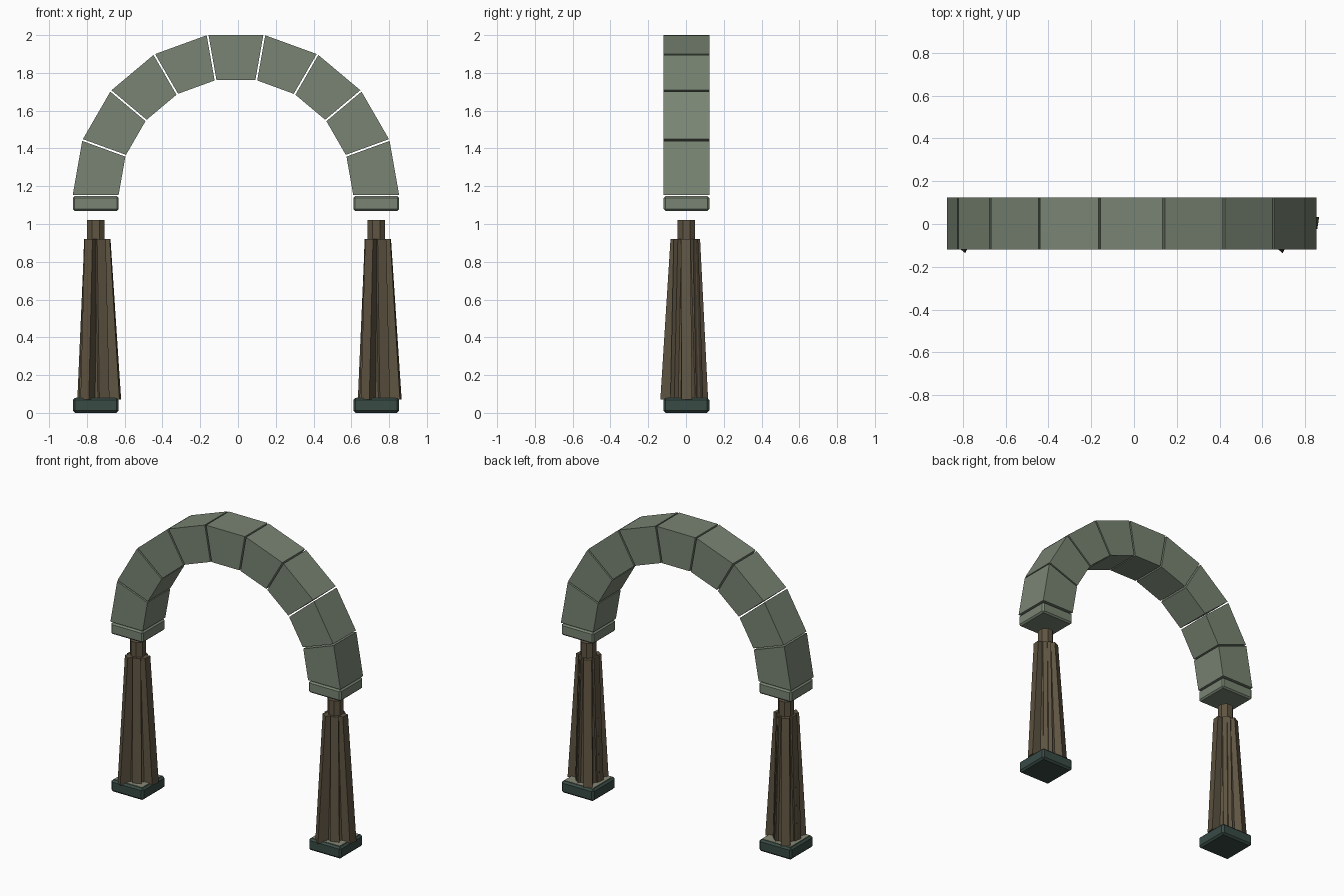
import bpy, bmesh
from math import sin, cos, pi, radians
from mathutils import Matrix, Vector

if "Cube" in bpy.data.objects:
    bpy.data.objects.remove(bpy.data.objects["Cube"])

CX, CY = -0.011, 0.002      # arch centre
HALF = 0.1215               # half depth of the stonework


def material(name, rgb):
    m = bpy.data.materials.new(name)
    m.diffuse_color = (*rgb, 1)
    m.use_nodes = True
    m.node_tree.nodes["Principled BSDF"].inputs["Base Color"].default_value = m.diffuse_color
    return m


STONE = material("grey_green_stone", (0.19, 0.23, 0.17))
DARK = material("dark_stone", (0.04, 0.07, 0.06))
WOOD = material("brown_wood", (0.115, 0.09, 0.055))
MORTAR = material("pale_mortar", (0.25, 0.25, 0.18))


def finish(name, bm, mat):
    bmesh.ops.recalc_face_normals(bm, faces=bm.faces[:])
    me = bpy.data.meshes.new(name)
    bm.to_mesh(me)
    bm.free()
    me.materials.append(mat)
    ob = bpy.data.objects.new(name, me)
    bpy.context.collection.objects.link(ob)
    return ob


def loft(bm, bottom, top):
    """Closed solid between two matching rings of points."""
    a = [bm.verts.new(p) for p in bottom]
    b = [bm.verts.new(p) for p in top]
    n = len(a)
    bm.faces.new(a[::-1])
    bm.faces.new(b)
    for i in range(n):
        bm.faces.new((a[i], a[(i + 1) % n], b[(i + 1) % n], b[i]))


def block(name, x, z0, z1, half, bevel, mat):
    bm = bmesh.new()
    bmesh.ops.create_cube(bm, size=1, matrix=Matrix.Translation((x, CY, (z0 + z1) / 2))
                          @ Matrix.Diagonal((2 * half, 2 * half, z1 - z0, 1)))
    if bevel:
        bmesh.ops.bevel(bm, geom=bm.edges[:], offset=bevel, segments=1, affect='EDGES')
    return finish(name, bm, mat)


def ring(x, z, r, n, turn=0):
    return [(x + r * cos(turn + 2 * pi * i / n), CY + r * sin(turn + 2 * pi * i / n), z)
            for i in range(n)]


def rib_ring(x, z, reach, width, ang, skew):
    """Rectangle running from the column axis out to `reach`."""
    rot = Matrix.Rotation(ang, 3, 'Z')
    pts = [(0, -width / 2), (reach - skew, -width / 2), (reach, width / 2), (0, width / 2)]
    return [rot @ Vector((u, v, 0)) + Vector((x, CY - 0.004, z)) for u, v in pts]


# Arch of nine wedge stones with narrow open joints
STEP, GAP = pi / 9, 0.005
for k in range(9):
    a0, a1 = k * STEP, (k + 1) * STEP
    prof = []
    for r, a, s in ((0.621, a0, 1), (0.864, a0, 1), (0.864, a1, -1), (0.621, a1, -1)):
        a += s * GAP / r
        prof.append((CX + r * cos(a), 1.149 + r * sin(a)))
    bm = bmesh.new()
    loft(bm, [(x, CY - HALF, z) for x, z in prof], [(x, CY + HALF, z) for x, z in prof])
    finish(f"arch_stone_{k + 1}", bm, STONE)

# Pillars under each end of the arch
for side, x in (("left", -0.753), ("right", 0.732)):
    block(f"{side}_base", x, 0, 0.08, HALF, 0.012, DARK)
    block(f"{side}_base_top", x, 0.07, 0.082, 0.105, 0, MORTAR)
    block(f"{side}_capital", x, 1.07, 1.147, HALF, 0.01, STONE)

    # Central post showing above the ribs
    bm = bmesh.new()
    loft(bm, ring(x, 0.07, 0.05, 8, pi / 8), ring(x, 1.02, 0.05, 8, pi / 8))
    finish(f"{side}_post", bm, WOOD)

    # Tapered core and alternating long and short ribs
    bm = bmesh.new()
    loft(bm, ring(x, 0.07, 0.084, 6), ring(x, 0.915, 0.058, 6))
    finish(f"{side}_column_core", bm, WOOD)
    bm = bmesh.new()
    for i in range(6):
        low, high = ((0.136, 0.078), (0.09, 0.062))[i % 2]
        ang = i * pi / 3
        loft(bm, rib_ring(x, 0.07, low, 0.056, ang + radians(3), 0.012),
             rib_ring(x, 0.92, high, 0.05, ang, 0.004))
    finish(f"{side}_column_ribs", bm, WOOD)
